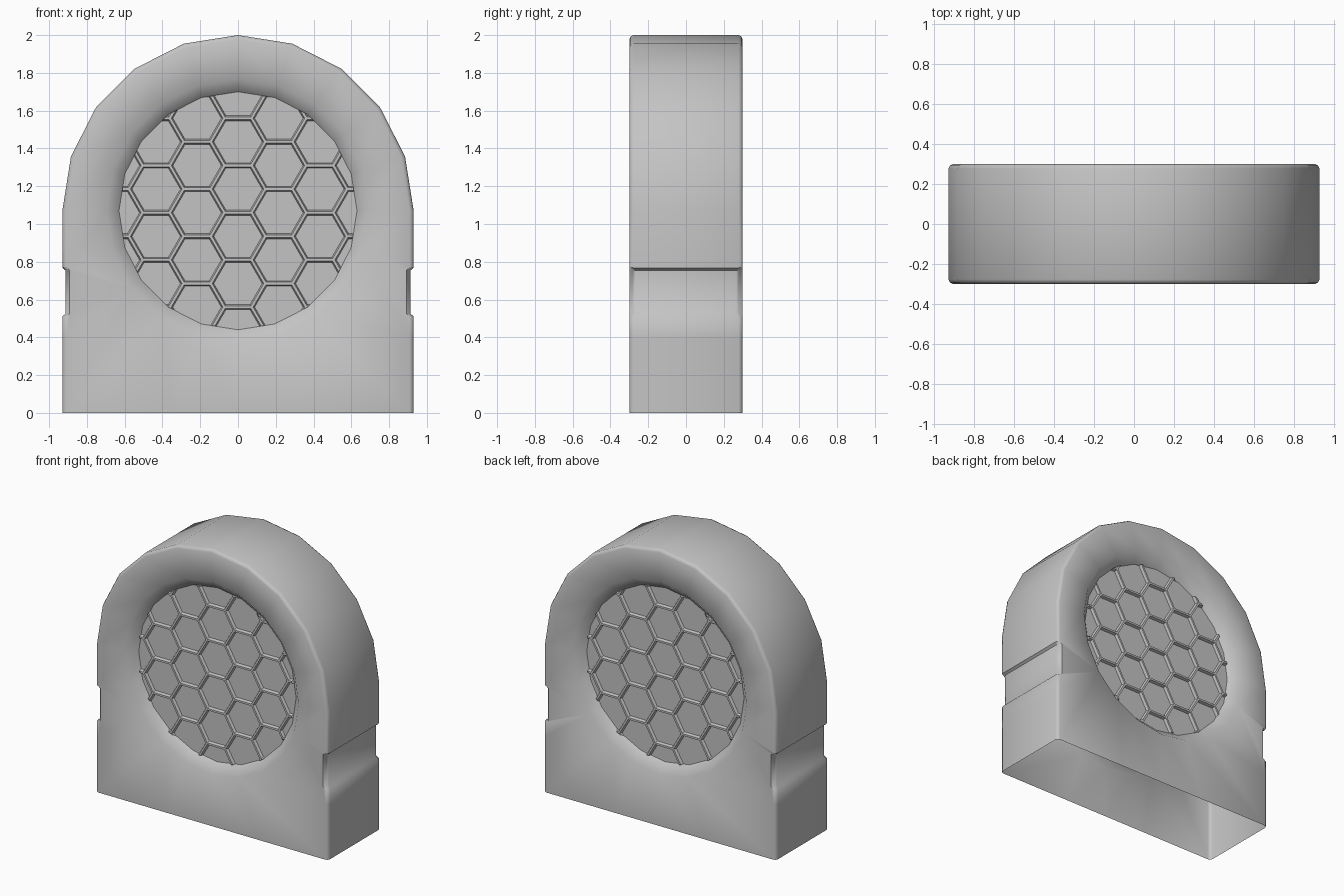
import bpy, bmesh, math
from mathutils import Vector

if "Cube" in bpy.data.objects:
    bpy.data.objects.remove(bpy.data.objects["Cube"], do_unlink=True)

SEG = 20            # facets around the arch and the round recess
CZ = 1.07           # height of the arch centre
R = 0.93            # arch radius and half width
HALF = 0.30         # half depth
RIM, PANEL = 0.695, 0.63
PANEL_Y = 0.235

grey = bpy.data.materials.new("plain grey")
grey.use_nodes = True
grey.diffuse_color = (0.55, 0.55, 0.55, 1)
grey.node_tree.nodes["Principled BSDF"].inputs["Base Color"].default_value = (0.55, 0.55, 0.55, 1)


def finish(bm, name, angle):
    mesh = bpy.data.meshes.new(name)
    bm.to_mesh(mesh)
    bm.free()
    mesh.materials.append(grey)
    obj = bpy.data.objects.new(name, mesh)
    bpy.context.collection.objects.link(obj)
    bpy.ops.object.select_all(action="DESELECT")
    obj.select_set(True)
    bpy.context.view_layer.objects.active = obj
    bpy.ops.object.shade_smooth_by_angle(angle=math.radians(angle))
    return obj


def circle_point(i, r):
    a = math.tau * i / SEG
    return r * math.cos(a), CZ + r * math.sin(a)


def arch_point(i, inset):
    """Arch above the centre, straight legs and a flat foot below it."""
    r = R - inset
    x, z = circle_point(i, r)
    if z >= CZ - 0.001:
        return x, z
    dx, dz = x, z - CZ
    if i in (13, 17):                       # bottom corners
        return math.copysign(r, dx), 0
    k = min(r / max(abs(dx), 1e-6), CZ / -dz)
    return dx * k, max(0, CZ + dz * k)


# Housing: rings lofted from the front recess over the outside to the back one
half = [(circle_point, PANEL, PANEL_Y), (circle_point, RIM, HALF),
        (arch_point, 0.022, HALF), (arch_point, 0.007, HALF - 0.007),
        (arch_point, 0, HALF - 0.022)]
sections = [(f, p, -y) for f, p, y in half] + half[::-1]
bm = bmesh.new()
rings = []
for shape, size, y in sections:
    points = [shape(i, size) for i in range(SEG)]
    rings.append([bm.verts.new((x, y, z)) for x, z in points])
for a, b in zip(rings, rings[1:]):
    for i in range(SEG):
        j = (i + 1) % SEG
        quad = (a[i], a[j], b[j], b[i])
        if max(v.co.z for v in quad) > 0.001:     # the foot stays open
            bm.faces.new(quad)

# Small notches on the four upright edges
for z in (0.51, 0.525, 0.755, 0.77):
    faces = [f for f in bm.faces if all(abs(v.co.x) > 0.9 for v in f.verts)]
    edges = {e for f in faces for e in f.edges}
    verts = {v for f in faces for v in f.verts}
    bmesh.ops.bisect_plane(bm, geom=list(verts) + list(edges) + faces,
                           plane_co=(0, 0, z), plane_no=(0, 0, 1))
for v in bm.verts:
    if 0.52 < v.co.z < 0.76 and abs(v.co.x) > 0.9 and abs(v.co.y) > 0.27:
        v.co.x -= math.copysign(0.016, v.co.x)
        v.co.y -= math.copysign(0.012, v.co.y) if abs(v.co.y) < 0.299 else 0
bmesh.ops.recalc_face_normals(bm, faces=bm.faces)
finish(bm, "housing", 50)


# Honeycomb grilles: hexagon sheet, cells sunk in, trimmed to the recess
def grille(name, side):
    bm = bmesh.new()
    pitch = 0.25
    hex_r = pitch / math.sqrt(3)
    top = PANEL_Y + 0.02
    for col in range(-4, 5):
        for row in range(-4, 5):
            cx = col * hex_r * 1.5
            cz = CZ + 0.115 + (row + 0.5 * (col % 2)) * pitch
            if math.hypot(cx, cz - CZ) > PANEL + 2 * hex_r:
                continue
            cell = [bm.verts.new((cx + hex_r * math.cos(k * math.pi / 3), -top,
                                  cz + hex_r * math.sin(k * math.pi / 3))) for k in range(6)]
            bm.faces.new(cell)
    bmesh.ops.remove_doubles(bm, verts=bm.verts, dist=0.001)
    cells = list(bm.faces)
    bmesh.ops.inset_individual(bm, faces=cells, thickness=0.008)
    bmesh.ops.inset_individual(bm, faces=cells, thickness=0.008)
    for v in {v for f in cells for v in f.verts}:
        v.co.y = -PANEL_Y
    for i in range(SEG):
        a = math.tau * (i + 0.5) / SEG
        out = Vector((math.cos(a), 0, math.sin(a)))
        reach = PANEL * math.cos(math.pi / SEG)
        bmesh.ops.bisect_plane(bm, geom=bm.verts[:] + bm.edges[:] + bm.faces[:],
                               plane_co=Vector((0, 0, CZ)) + out * reach,
                               plane_no=out, clear_outer=True)
    if side > 0:
        for v in bm.verts:
            v.co.x, v.co.y = -v.co.x, -v.co.y
    finish(bm, name, 30)


grille("front_grille", -1)
grille("back_grille", 1)
